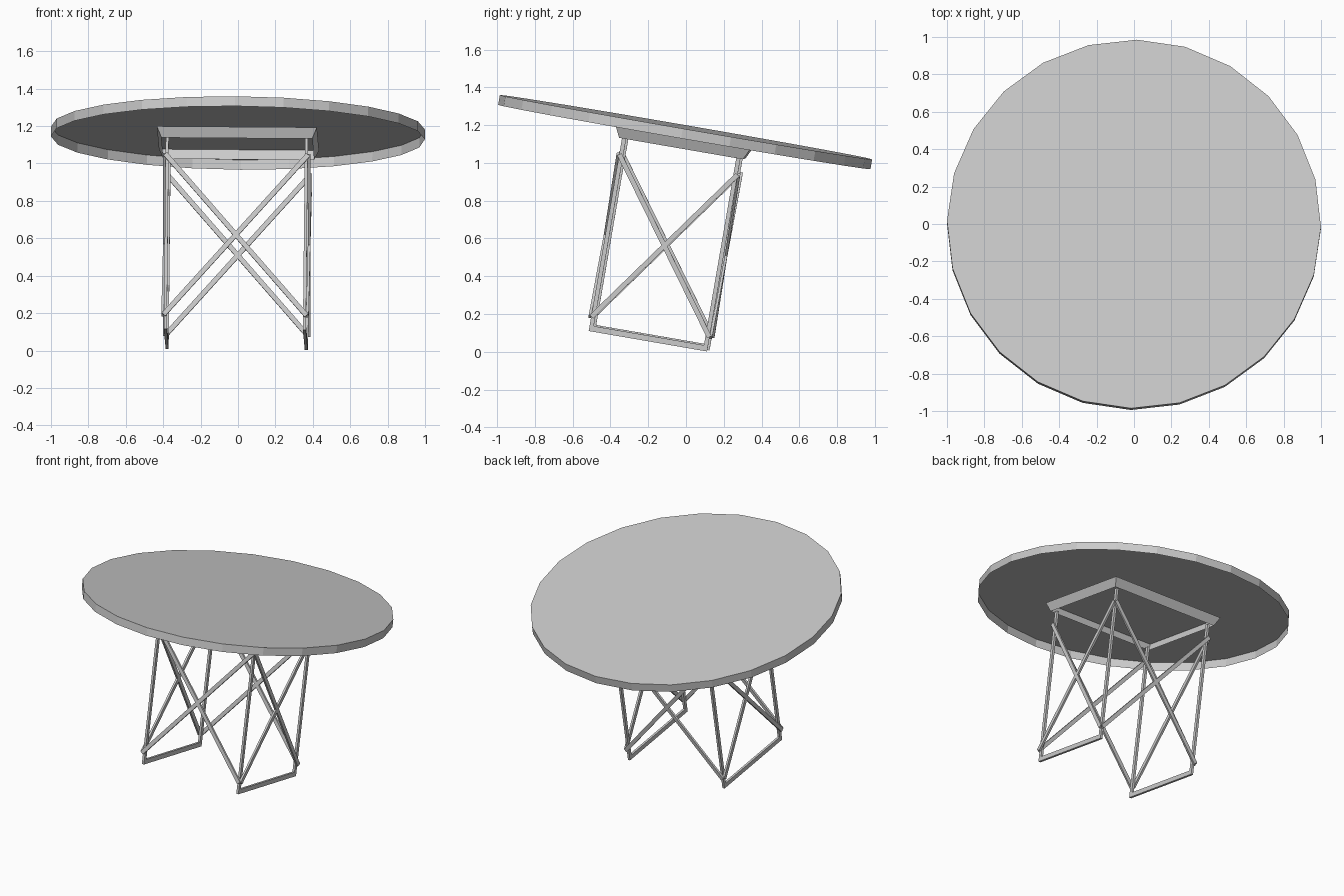
import bpy, bmesh, math
from mathutils import Matrix, Vector

cube = bpy.data.objects.get("Cube")
if cube:
    bpy.data.objects.remove(cube, do_unlink=True)

# One plain grey for the whole table
GREY = (0.6, 0.6, 0.6, 1.0)
mat = bpy.data.materials.new("plain grey")
mat.use_nodes = True
mat.diffuse_color = GREY
mat.node_tree.nodes["Principled BSDF"].inputs["Base Color"].default_value = GREY

# The whole table leans; the local origin is the centre of the tabletop's upper face
LEAN = (Matrix.Translation((0, 0, 1.189))
        @ Matrix.Rotation(math.radians(0.6), 4, 'Y')
        @ Matrix.Rotation(math.radians(-9.8), 4, 'X')
        @ Matrix.Rotation(math.radians(-1.0), 4, 'Z'))


def add_object(name, bm):
    mesh = bpy.data.meshes.new(name)
    bm.to_mesh(mesh)
    bm.free()
    mesh.materials.append(mat)
    obj = bpy.data.objects.new(name, mesh)
    bpy.context.collection.objects.link(obj)
    obj.matrix_world = LEAN
    return obj


def open_underside(bm):
    """Remove the face that looks straight down, leaving a hollow shell."""
    bm.normal_update()
    down = [f for f in bm.faces if f.normal.z < -0.9]
    bmesh.ops.delete(bm, geom=down, context='FACES_ONLY')


def bar(name, p, q, normal, wide, thin):
    """Rectangular bar from p to q; thin along normal, wide across it."""
    p, q, n = Vector(p), Vector(q), Vector(normal)
    along = (q - p).normalized()
    across = n.cross(along)
    basis = Matrix((across, n, along)).transposed().to_4x4()
    size = Matrix.Diagonal((wide, thin, (q - p).length, 1))
    bm = bmesh.new()
    bmesh.ops.create_cube(bm, size=1, matrix=Matrix.Translation((p + q) / 2) @ basis @ size)
    return add_object(name, bm)


# Tabletop: 24-sided shell, open below
RIM = 0.053
bm = bmesh.new()
bmesh.ops.create_cone(bm, cap_ends=True, segments=24, radius1=1, radius2=1, depth=RIM,
                      matrix=Matrix.Translation((0, 0, -RIM / 2)))
open_underside(bm)
add_object("tabletop", bm)

# Mounting tray under the top: flared shell, open below
bm = bmesh.new()
bmesh.ops.create_cube(bm, size=2)
for v in bm.verts:
    top = v.co.z > 0
    hx, hy, z = (0.428, 0.36, -0.055) if top else (0.403, 0.333, -0.112)
    v.co = (v.co.x * hx, v.co.y * hy, z)
open_underside(bm)
add_object("mounting_tray", bm)

# Base frame: posts, floor rails and crossed braces
PX, PY = 0.372, 0.307            # post centres
FLOOR, POST_TOP = -1.147, -0.108
LOW, HIGH = -1.07, -0.198        # brace ends
SIDES = {"right": -1, "left": 1}
ENDS = {"front": -1, "back": 1}

for side, sx in SIDES.items():
    x = sx * PX
    bar(f"{side}_floor_rail", (x, -PY - 0.01, FLOOR + 0.015), (x, PY + 0.01, FLOOR + 0.015),
        (1, 0, 0), 0.03, 0.016)
    for end, sy in ENDS.items():
        bar(f"{end}_{side}_post", (x, sy * PY, FLOOR), (x, sy * PY, POST_TOP),
            (1, 0, 0), 0.022, 0.016)
        # Side brace rising from this end to the other
        bx = sx * (PX + 0.015)
        bar(f"{side}_brace_from_{end}", (bx, sy * (PY + 0.01), LOW), (bx, -sy * (PY + 0.01), HIGH),
            (1, 0, 0), 0.026, 0.014)
        # End brace rising from this side to the other
        by = sy * (PY + 0.018)
        bar(f"{end}_brace_from_{side}", (sx * (PX + 0.01), by, LOW), (-sx * (PX + 0.01), by, HIGH),
            (0, 1, 0), 0.026, 0.014)
